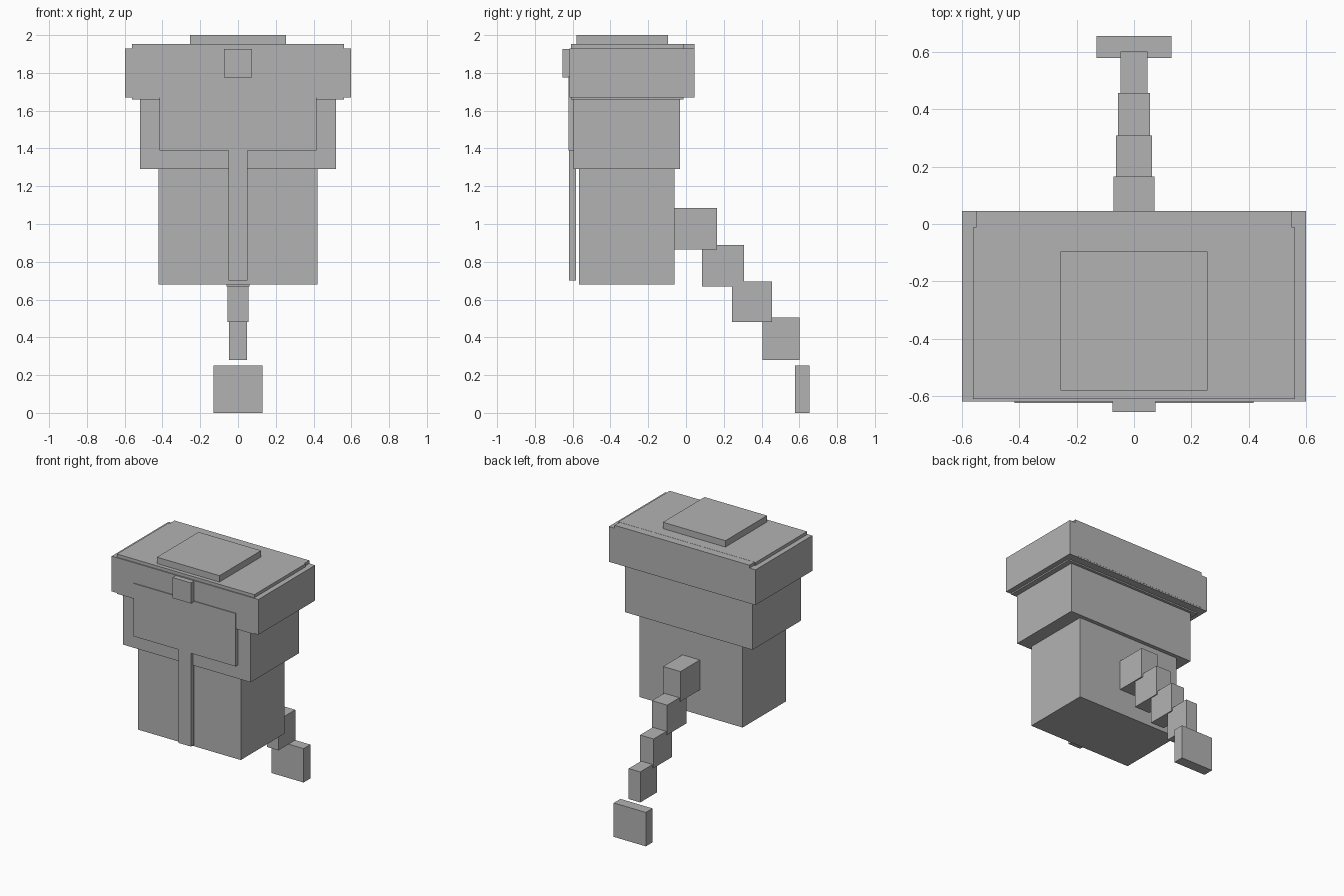
import bpy

grey = bpy.data.materials.new("plain_grey")
grey.diffuse_color = (0.45, 0.45, 0.45, 1.0)


def box(name, half_x, y0, y1, z0, z1):
    """Flat-faced box centred on x = 0."""
    bpy.ops.mesh.primitive_cube_add(size=1, location=(0, (y0 + y1) / 2, (z0 + z1) / 2))
    ob = bpy.context.object
    ob.name = name
    ob.scale = (2 * half_x, y1 - y0, z1 - z0)
    bpy.ops.object.transform_apply(location=False, rotation=False, scale=True)
    ob.data.materials.append(grey)
    return ob


# Stepped torso, widening upwards
box("lower_body", 0.42, -0.567, -0.06, 0.68, 1.29)
box("middle_body", 0.52, -0.595, -0.032, 1.29, 1.665)

# Shoulder block: wide block with raised core and raised back strip
box("shoulder_block", 0.598, -0.617, 0.045, 1.67, 1.93)
box("shoulder_core", 0.56, -0.61, -0.012, 1.66, 1.953)
box("shoulder_back", 0.55, -0.30, 0.046, 1.68, 1.952)
box("collar_plate", 0.255, -0.58, -0.095, 1.95, 2.0)

# Front details
box("chest_panel", 0.416, -0.623, -0.59, 1.39, 1.78)
box("front_strip", 0.05, -0.619, -0.582, 0.70, 1.66)
box("front_clasp", 0.075, -0.655, -0.60, 1.775, 1.927)

# Tail: four shrinking blocks stepping down and back, then a wide tip
tail = [(0.071, -0.06, 0.165, 0.865, 1.085),
        (0.062, 0.084, 0.308, 0.67, 0.89),
        (0.055, 0.243, 0.456, 0.48, 0.695),
        (0.047, 0.405, 0.60, 0.28, 0.505)]
for i, dims in enumerate(tail):
    box(f"tail_segment_{i + 1}", *dims)
box("tail_tip", 0.131, 0.577, 0.655, 0.0, 0.25)
